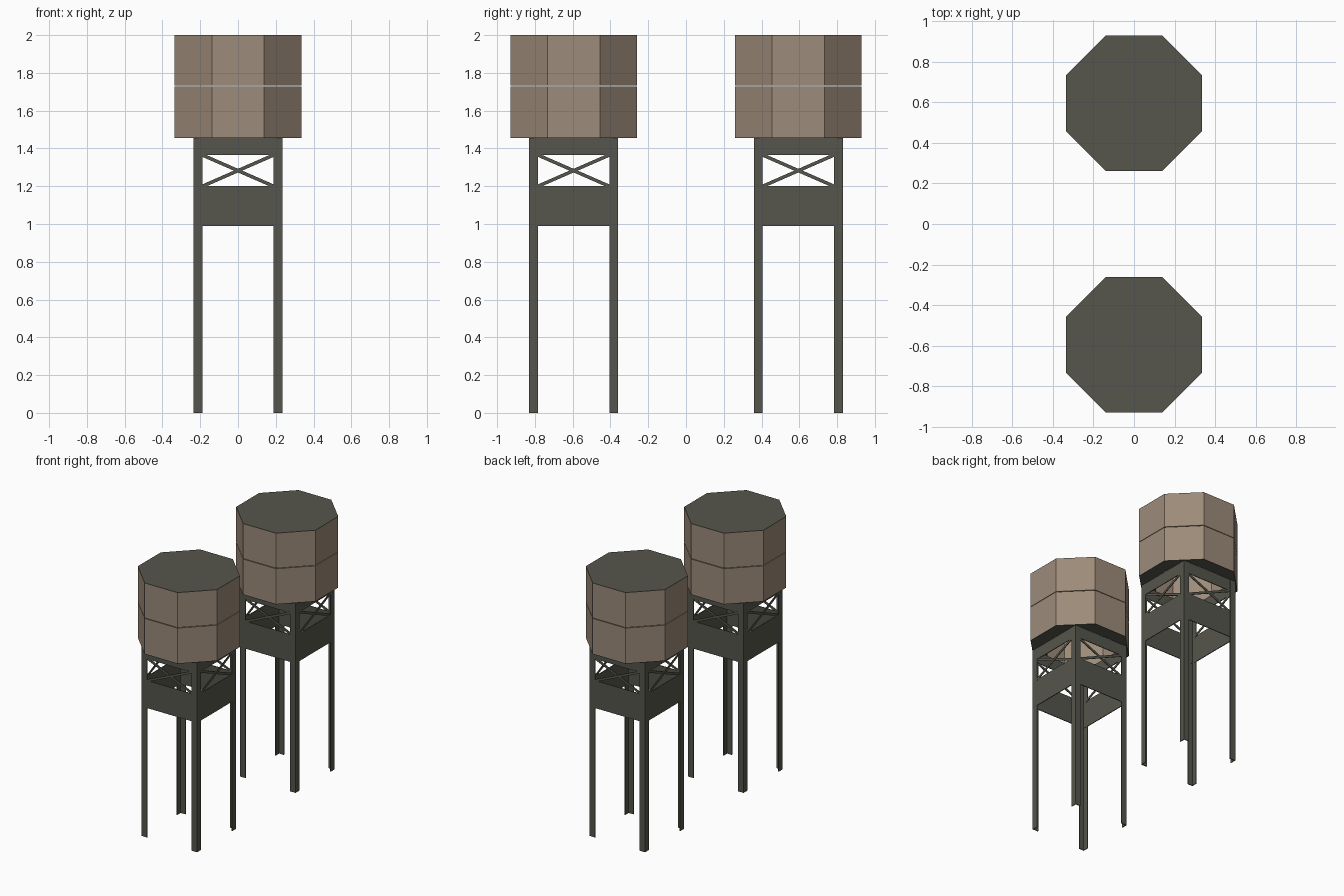
import bpy, bmesh, math
from mathutils import Matrix, Vector

if "Cube" in bpy.data.objects:
    bpy.data.objects.remove(bpy.data.objects["Cube"])


def material(name, rgb):
    m = bpy.data.materials.new(name)
    m.diffuse_color = (*rgb, 1)
    m.use_nodes = True
    m.node_tree.nodes["Principled BSDF"].inputs["Base Color"].default_value = m.diffuse_color
    return m


WOOD = material("tan tank wall", (0.335, 0.258, 0.192))
STEEL = material("dark grey steel", (0.092, 0.092, 0.073))


def finish(name, bm, mat, y):
    bmesh.ops.recalc_face_normals(bm, faces=bm.faces)
    mesh = bpy.data.meshes.new(name)
    bm.to_mesh(mesh)
    bm.free()
    mesh.materials.append(mat)
    ob = bpy.data.objects.new(name, mesh)
    ob.location.y = y
    bpy.context.collection.objects.link(ob)


def box(bm, centre, size, spin=Matrix(), tilt=Matrix()):
    m = spin @ Matrix.Translation(centre) @ tilt @ Matrix.Diagonal((*size, 1))
    bmesh.ops.create_cube(bm, size=1, matrix=m)


def octagon(bm, apothem, z):
    r = apothem / math.cos(math.pi / 8)
    angles = [math.pi / 8 + i * math.pi / 4 for i in range(8)]
    return [bm.verts.new((r * math.cos(a), r * math.sin(a), z)) for a in angles]


def ring(name, outer, inner, z0, z1, mat, y):
    """Octagonal tube, or a solid disc when inner is 0."""
    bm = bmesh.new()
    if inner:
        loops = [octagon(bm, a, z) for a, z in
                 ((outer, z0), (outer, z1), (inner, z1), (inner, z0))]
        pairs = zip(loops, loops[1:] + loops[:1])
    else:
        loops = [octagon(bm, outer, z) for z in (z0, z1)]
        for loop in loops:
            bm.faces.new(loop)
        pairs = [loops]
    for a, b in pairs:
        for i in range(8):
            j = (i + 1) % 8
            bm.faces.new((a[i], a[j], b[j], b[i]))
    finish(name, bm, mat, y)


HALF = 0.235     # half width of the stand
LEG = 0.046      # width of each angle-iron flange
T = 0.006        # plate thickness
SPINS = [Matrix.Rotation(i * math.pi / 2, 4, 'Z') for i in range(4)]


def tower(y, tag):
    # Tank: two stacked shells with a fine seam, roof and underside rim
    ring(tag + "_tank_lower", 0.335, 0.330, 1.459, 1.728, WOOD, y)
    ring(tag + "_tank_upper", 0.335, 0.330, 1.732, 1.997, WOOD, y)
    ring(tag + "_tank_roof", 0.335, 0, 1.997, 2.0, STEEL, y)
    ring(tag + "_tank_rim", 0.335, 0.235, 1.455, 1.459, STEEL, y)

    # Angle-iron legs
    bm = bmesh.new()
    for s in SPINS:
        box(bm, (HALF - LEG / 2, -HALF + T / 2, 0.7275), (LEG, T, 1.455), s)
        box(bm, (HALF - T / 2, -HALF + LEG / 2, 0.7275), (T, LEG, 1.455), s)
    finish(tag + "_legs", bm, STEEL, y)

    # Wide lower band and narrow upper band on every side
    for name, z0, z1 in (("lower_band", 0.99, 1.2), ("upper_band", 1.365, 1.455)):
        bm = bmesh.new()
        for s in SPINS:
            box(bm, (0, -HALF + T * 0.7, (z0 + z1) / 2),
                (2 * HALF - T, T, z1 - z0), s)
        finish(tag + "_" + name, bm, STEEL, y)

    # Crossed braces between the bands
    bm = bmesh.new()
    dx, dz = 0.4, 0.175
    for s in SPINS:
        for side in (-1, 1):
            tilt = Matrix.Rotation(side * math.atan2(dz, dx), 4, 'Y')
            box(bm, (0, -HALF + T + 0.003 * side, 1.2825),
                (math.hypot(dx, dz), 0.005, 0.018), s, tilt)
    finish(tag + "_cross_braces", bm, STEEL, y)


tower(-0.595, "front_tower")
tower(0.595, "rear_tower")
